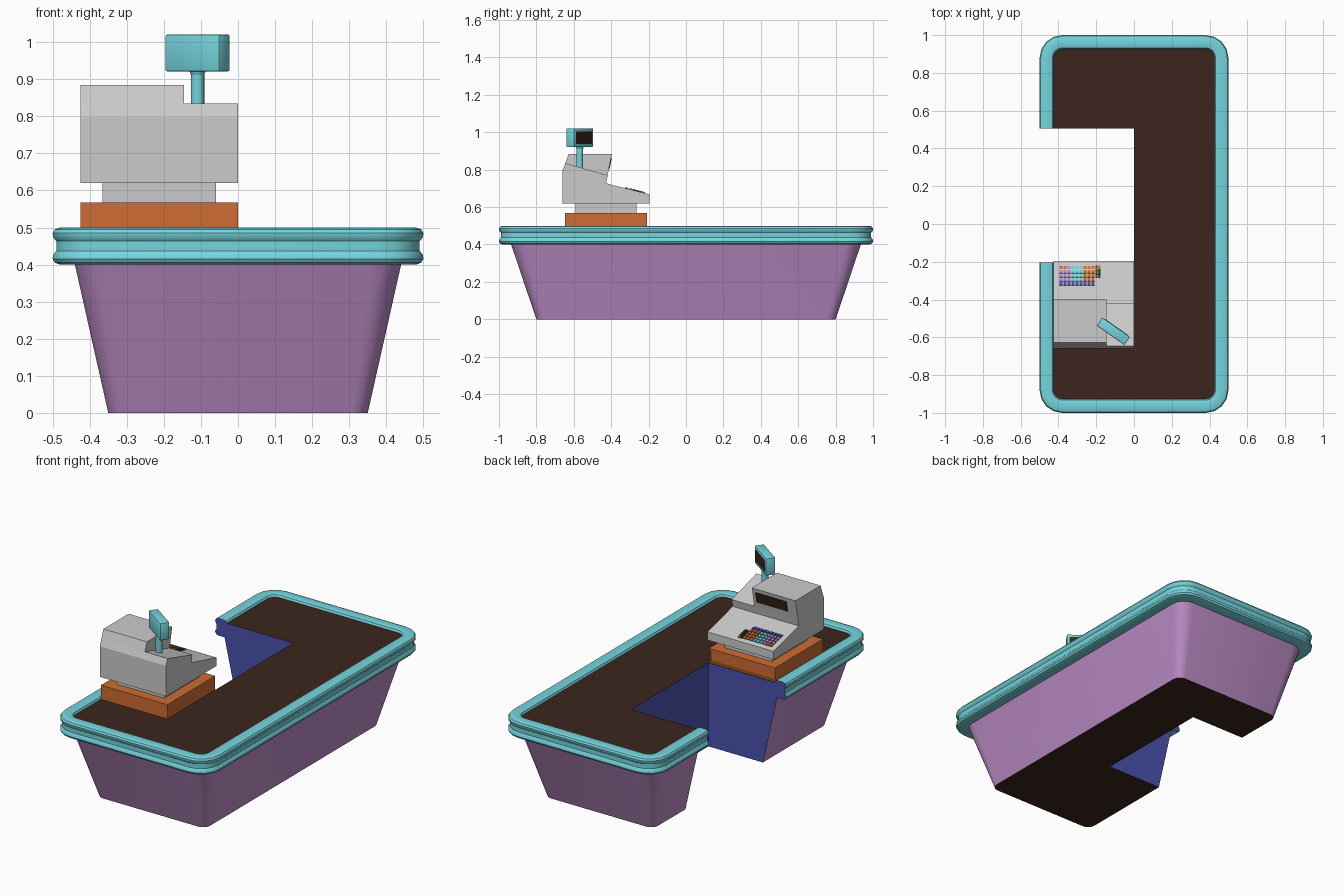
import bpy, bmesh, math
from mathutils import Matrix, Vector

if "Cube" in bpy.data.objects:
    bpy.data.objects.remove(bpy.data.objects["Cube"])


def mat(name, r, g, b):
    m = bpy.data.materials.new(name)
    m.diffuse_color = (r, g, b, 1)
    m.use_nodes = True
    m.node_tree.nodes["Principled BSDF"].inputs["Base Color"].default_value = m.diffuse_color
    return m


PURPLE = mat("purple", .50, .26, .56)
TEAL = mat("teal", .18, .66, .72)
BROWN = mat("dark_brown", .045, .018, .013)
BLUE = mat("blue", .07, .085, .42)
ORANGE = mat("orange", .62, .15, .033)
GREEN = mat("dark_green", .03, .06, .02)


def finish(name, bm, mats=()):
    bmesh.ops.recalc_face_normals(bm, faces=bm.faces)
    me = bpy.data.meshes.new(name)
    bm.to_mesh(me)
    bm.free()
    ob = bpy.data.objects.new(name, me)
    bpy.context.collection.objects.link(ob)
    for m in mats:
        me.materials.append(m)
    return ob


def smooth(ob, angle=35):
    bpy.ops.object.select_all(action='DESELECT')
    ob.select_set(True)
    bpy.context.view_layer.objects.active = ob
    bpy.ops.object.shade_smooth_by_angle(angle=math.radians(angle))


def add_box(bm, centre, size, rot=None, index=0):
    m = Matrix.Translation(centre) @ (rot or Matrix()) @ Matrix.Diagonal((*size, 1))
    verts = bmesh.ops.create_cube(bm, size=1, matrix=m)["verts"]
    for f in {f for v in verts for f in v.link_faces}:
        f.material_index = index


def box(name, lo, hi, mats=()):
    bm = bmesh.new()
    lo, hi = Vector(lo), Vector(hi)
    add_box(bm, (lo + hi) / 2, hi - lo)
    return finish(name, bm, mats)


def prism(name, profile, x0, x1):
    bm = bmesh.new()
    a, b = [[bm.verts.new((x, y, z)) for y, z in profile] for x in (x0, x1)]
    bm.faces.new(a)
    bm.faces.new(b)
    for i in range(len(a)):
        j = (i + 1) % len(a)
        bm.faces.new((a[i], a[j], b[j], b[i]))
    return finish(name, bm)


def ring(bm, hx, hy, r, z, seg=4):
    pts = []
    for q, (sx, sy) in enumerate(((1, 1), (-1, 1), (-1, -1), (1, -1))):
        for k in range(seg + 1):
            a = math.pi / 2 * (q + k / seg)
            pts.append((sx * (hx - r) + r * math.cos(a), sy * (hy - r) + r * math.sin(a), z))
    return [bm.verts.new(p) for p in pts]


# Counter: tapered base, double-bead rim and sunken worktop in one skin
RIM = [(.02, .40), (.006, .405), (0, .415), (.001, .426), (.010, .437), (.010, .463),
       (.001, .474), (0, .485), (.006, .495), (.02, .5), (.055, .5), (.068, .496), (.074, .485)]
bm = bmesh.new()
rings = [ring(bm, .35, .80, .045, 0), ring(bm, .44, .935, .08, .40)]
rings += [ring(bm, .5 - d, 1 - d, .12 - d, z) for d, z in RIM]
for k, (a, b) in enumerate(zip(rings, rings[1:])):
    for i in range(len(a)):
        j = (i + 1) % len(a)
        bm.faces.new((a[i], a[j], b[j], b[i])).material_index = 1 if k else 0
for end in (rings[0], rings[-1]):
    bm.faces.new(end).material_index = 2
MATS = (PURPLE, TEAL, BROWN, BLUE)
counter = finish("counter", bm, MATS)

# Staff opening cut from the left side, lined in blue
cutter = box("opening_cutter", (-1, -.205, -.5), (0, .505, 1), MATS)
for p in cutter.data.polygons:
    p.material_index = 3
cutter.hide_render = True
mod = counter.modifiers.new("opening", 'BOOLEAN')
mod.operation, mod.solver, mod.object = 'DIFFERENCE', 'EXACT', cutter
bpy.context.view_layer.objects.active = counter
bpy.ops.object.modifier_apply(modifier=mod.name)
bpy.data.objects.remove(cutter)
smooth(counter)

# Cash drawer with a recessed front
bm = bmesh.new()
add_box(bm, (-.2125, -.4285, .526), (.425, .439, .082))
front = [f for f in bm.faces if f.calc_center_median().y > -.25]
bmesh.ops.inset_region(bm, faces=front, thickness=.012)
bmesh.ops.inset_region(bm, faces=front, thickness=.003, depth=-.005)
finish("cash_drawer", bm, [ORANGE])

# Register pedestal, body and hood
box("register_pedestal", (-.365, -.59, .566), (-.06, -.265, .621))
prism("register_body", [(-.66, .62), (-.66, .797), (-.645, .834), (-.419, .77),
                        (-.427, .727), (-.196, .668), (-.196, .62)], -.425, 0)
prism("register_hood", [(-.645, .834), (-.419, .77), (-.396, .885), (-.627, .885)], -.425, -.145)

# Clerk screen on the hood face
bm = bmesh.new()
add_box(bm, (-.265, -.406, .832), (.2, .006, .062), Matrix.Rotation(-.205, 4, 'X'))
finish("clerk_screen", bm, [BROWN])

# Keyboard on the sloped deck
tilt = Matrix.Rotation(-.252, 4, 'X')
bm = bmesh.new()


def key(x, y, w, d, index):
    add_box(bm, (x, y, .727 - .2554 * (y + .427) + .001), (w, d, .01), tilt, index)


for c in range(9):
    for r in range(5):
        col = 3 if r == 4 else 0 if c < 3 else 1 if c < 6 else 2
        if r == 0 and c < 2:
            col = 2
        key(-.387 + c * .0213, -.231 - r * .0215, .016, .0165, col)
for c in range(2):
    for r in range(4):
        key(-.199 + c * .0145, -.227 - r * .0175, .012, .014, 2 if (c, r) == (1, 0) else 4)
finish("keys", bm, [PURPLE, TEAL, ORANGE, BLUE, GREEN])

# Customer display on a pole
bm = bmesh.new()
bmesh.ops.create_cone(bm, cap_ends=True, segments=16, radius1=.018, radius2=.018, depth=.13,
                      matrix=Matrix.Translation((-.109, -.568, .865)))
bmesh.ops.create_cone(bm, cap_ends=True, segments=16, radius1=.018, radius2=.023, depth=.012,
                      matrix=Matrix.Translation((-.109, -.568, .918)))
smooth(finish("display_pole", bm, [TEAL]))

turn = Matrix.Rotation(math.radians(-35), 4, 'Z')
centre = Vector((-.109, -.568, .971))
bm = bmesh.new()
add_box(bm, centre, (.178, .053, .1), turn)
bmesh.ops.bevel(bm, geom=bm.edges[:], offset=.005, segments=2, affect='EDGES', profile=.5)
smooth(finish("customer_display", bm, [TEAL]))

bm = bmesh.new()
add_box(bm, centre + turn @ Vector((0, .026, 0)), (.15, .004, .066), turn)
finish("customer_screen", bm, [BROWN])
